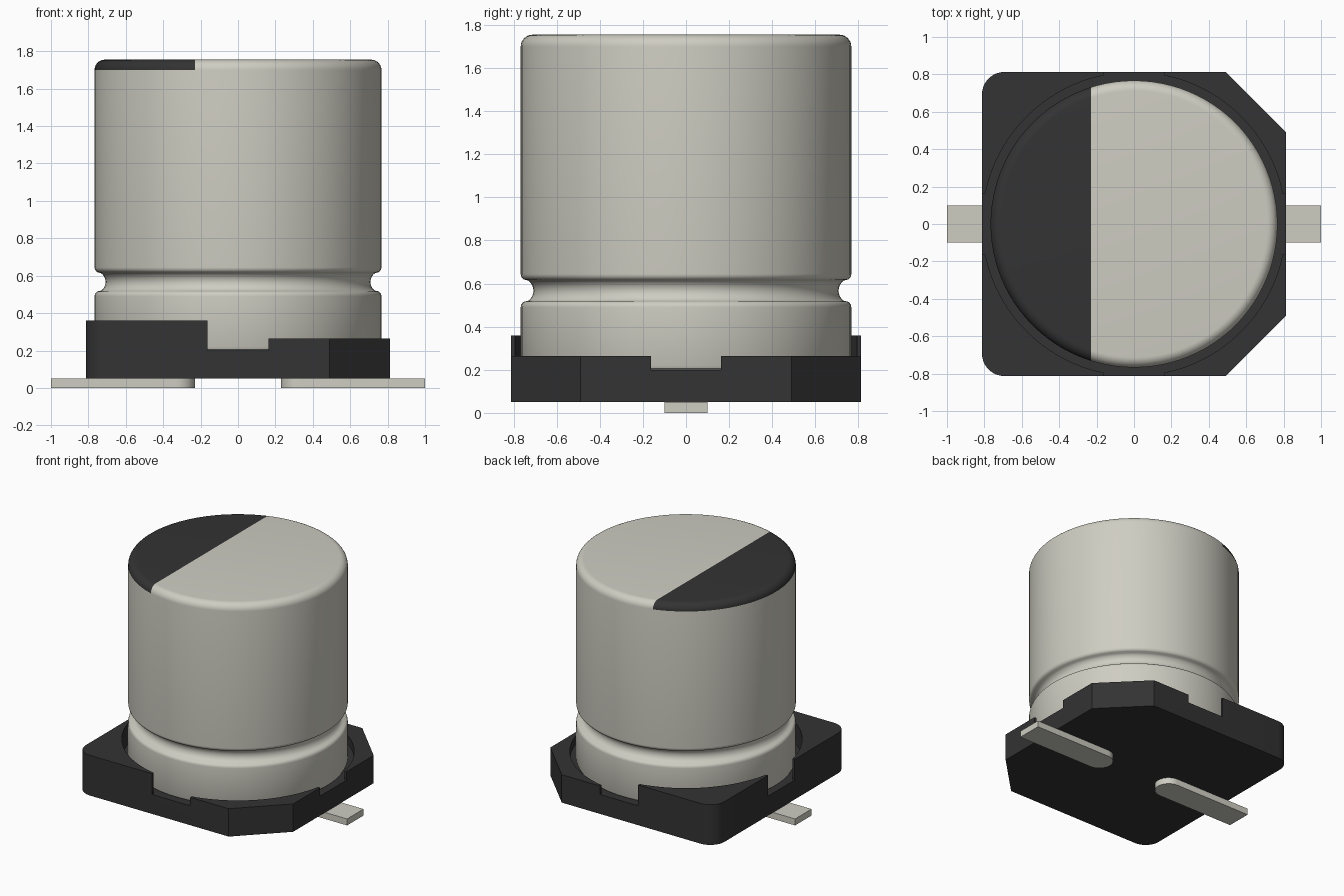
import bpy, bmesh, math

if "Cube" in bpy.data.objects:
    bpy.data.objects.remove(bpy.data.objects["Cube"])


def material(name, color):
    m = bpy.data.materials.new(name)
    m.use_nodes = True
    m.diffuse_color = (*color, 1)
    m.node_tree.nodes["Principled BSDF"].inputs["Base Color"].default_value = (*color, 1)
    return m


metal = material("warm_grey_metal", (0.62, 0.61, 0.54))
black = material("black_plastic", (0.033, 0.033, 0.033))


def finish(name, bm, *mats):
    bmesh.ops.recalc_face_normals(bm, faces=bm.faces)
    mesh = bpy.data.meshes.new(name)
    bm.to_mesh(mesh)
    bm.free()
    for m in mats:
        mesh.materials.append(m)
    ob = bpy.data.objects.new(name, mesh)
    bpy.context.collection.objects.link(ob)
    return ob


def smooth(ob, degrees):
    bpy.ops.object.select_all(action='DESELECT')
    ob.select_set(True)
    bpy.context.view_layer.objects.active = ob
    bpy.ops.object.shade_smooth_by_angle(angle=math.radians(degrees))


def arc(cx, cy, r, start, end, steps=8):
    angles = [math.radians(start + (end - start) * i / steps) for i in range(steps + 1)]
    return [(cx + r * math.cos(a), cy + r * math.sin(a)) for a in angles]


def prism(name, outline, z0, z1, mat):
    bm = bmesh.new()
    face = bm.faces.new([bm.verts.new((x, y, z0)) for x, y in outline])
    top = bmesh.ops.extrude_face_region(bm, geom=[face])["geom"]
    verts = [v for v in top if isinstance(v, bmesh.types.BMVert)]
    bmesh.ops.translate(bm, verts=verts, vec=(0, 0, z1 - z0))
    return finish(name, bm, mat)


def rect(x0, x1, y0, y1):
    return [(x0, y0), (x1, y0), (x1, y1), (x0, y1)]


# Plastic base: two chamfered and two rounded corners
S, C, R = 0.813, 0.49, 0.12
outline = [(C, -S), (S, -C), (S, C), (C, S)]
outline += arc(R - S, S - R, R, 90, 180) + arc(R - S, R - S, R, 180, 270)
base = prism("base", outline, 0.05, 0.36, black)

# Cutters: round recess, lower half, and a cross of side notches
cutters = [
    prism("recess_cutter", arc(0, 0, 0.811, 0, 358, 179), 0.20, 0.6, black),
    prism("step_cutter", rect(0, 1, -1, 1), 0.265, 0.6, black),
    prism("notch_cutter_x", rect(-1, 1, -0.162, 0.162), 0.20, 0.6, black),
    prism("notch_cutter_y", rect(-0.162, 0.162, -1, 1), 0.20, 0.6, black),
]
bpy.context.view_layer.objects.active = base
for cutter in cutters:
    cutter.hide_render = True
    mod = base.modifiers.new(cutter.name, 'BOOLEAN')
    mod.operation = 'DIFFERENCE'
    mod.solver = 'EXACT'
    mod.object = cutter
    bpy.ops.object.modifier_apply(modifier=mod.name)
    bpy.data.objects.remove(cutter)
smooth(base, 20)

# Metal can: lathed profile with a crimped groove and rounded rim
RAD, TOP, RIM, STRIPE = 0.767, 1.755, 0.055, -0.23
profile = [(RAD - 0.02, 0.20), (RAD - 0.006, 0.206), (RAD, 0.22)]
profile += arc(RAD - 0.03, 0.49, 0.03, 0, 60, 5)
profile += arc(0.765, 0.567, 0.057, 235, 125, 10)
profile += arc(RAD - 0.03, 0.645, 0.03, -60, 0, 5)
profile += arc(RAD - RIM, TOP - RIM, RIM, 0, 90, 8)
bm = bmesh.new()
N = 96
rings = []
for r, z in profile:
    rings.append([bm.verts.new((x, y, z)) for x, y in arc(0, 0, r, 0, 360, N)[:N]])
for low, high in zip(rings, rings[1:]):
    for i in range(N):
        j = (i + 1) % N
        bm.faces.new((low[i], low[j], high[j], high[i]))
bm.faces.new(rings[0])
bm.faces.new(rings[-1])

# Polarity mark: split the top and rim along a line, colour one side
upper = [f for f in bm.faces if min(v.co.z for v in f.verts) > TOP - RIM - 0.001]
geom = upper + list({e for f in upper for e in f.edges}) + list({v for f in upper for v in f.verts})
bmesh.ops.bisect_plane(bm, geom=geom, plane_co=(STRIPE, 0, 0), plane_no=(1, 0, 0))
for f in bm.faces:
    on_top = min(v.co.z for v in f.verts) > TOP - RIM - 0.001
    f.material_index = int(on_top and f.calc_center_median().x < STRIPE)
can = finish("can", bm, metal, black)
smooth(can, 30)

# Flat leads with rounded inner ends
W = 0.1
for name, side in (("left_lead", 1), ("right_lead", -1)):
    pts = [(1, W)] + arc(0.23 + W, 0, W, 90, 270, 16) + [(1, -W)]
    lead = prism(name, [(side * x, y) for x, y in pts], 0, 0.05, metal)
    smooth(lead, 30)
